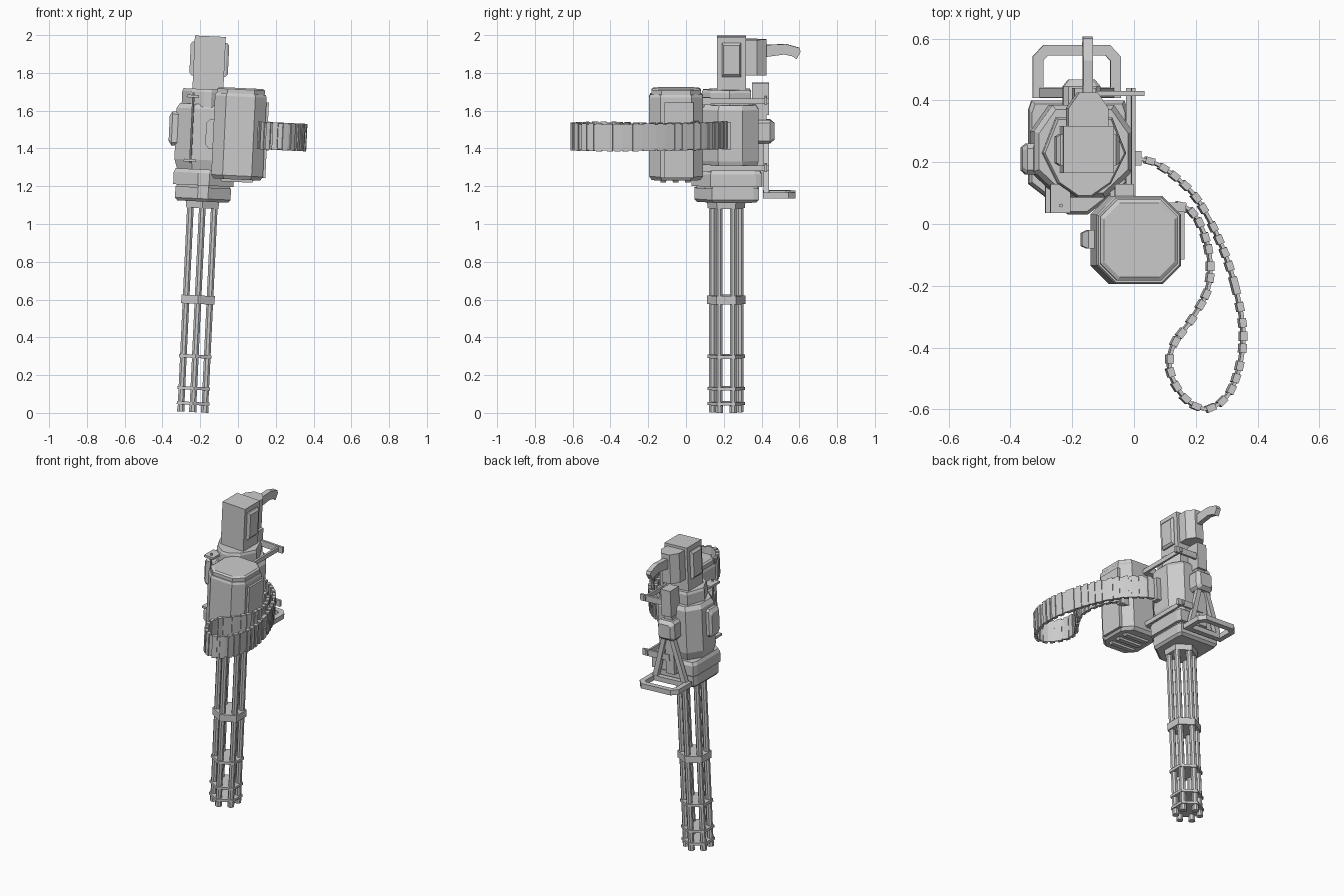
import bpy, bmesh
from math import cos, sin, pi, radians
from mathutils import Matrix, Vector

if "Cube" in bpy.data.objects:
    bpy.data.objects.remove(bpy.data.objects["Cube"])

# Everything is modelled upright around the barrel axis (u = 0), then leaned slightly
LEAN = Matrix.Translation((-0.24, 0, 0)) @ Matrix.Rotation(0.047, 4, 'Y')
CY = 0.213  # y of the barrel axis


def finish(name, bm):
    bmesh.ops.recalc_face_normals(bm, faces=bm.faces)
    bm.transform(LEAN)
    me = bpy.data.meshes.new(name)
    bm.to_mesh(me)
    bm.free()
    ob = bpy.data.objects.new(name, me)
    bpy.context.collection.objects.link(ob)
    return ob


def loft(name, pts, levels, axis='z'):
    """Stack scaled copies of an outline; levels = (position, inset scale)."""
    bm = bmesh.new()
    ca = (min(p[0] for p in pts) + max(p[0] for p in pts)) / 2
    cb = (min(p[1] for p in pts) + max(p[1] for p in pts)) / 2
    put = {'z': lambda a, b, h: (a, b, h), 'x': lambda a, b, h: (h, a, b),
           'y': lambda a, b, h: (a, h, b)}[axis]
    rings = [[bm.verts.new(put(ca + (a - ca) * s, cb + (b - cb) * s, h)) for a, b in pts]
             for h, s in levels]
    n = len(pts)
    for r, t in zip(rings, rings[1:]):
        for i in range(n):
            bm.faces.new((r[i], r[(i + 1) % n], t[(i + 1) % n], t[i]))
    bm.faces.new(rings[0])
    bm.faces.new(rings[-1])
    return finish(name, bm)


def rect(a0, a1, b0, b1, c=0.0):
    if not c:
        return [(a0, b0), (a1, b0), (a1, b1), (a0, b1)]
    return [(a0 + c, b0), (a1 - c, b0), (a1, b0 + c), (a1, b1 - c),
            (a1 - c, b1), (a0 + c, b1), (a0, b1 - c), (a0, b0 + c)]


def box(name, u0, u1, y0, y1, z0, z1):
    return loft(name, rect(u0, u1, y0, y1), [(z0, 1), (z1, 1)])


def mirrored(half):
    """Close a right-hand half outline (back to front) across u = 0."""
    return half + [(-u, y) for u, y in reversed(half)]


def ngon(n, r, u=0, y=CY, turn=pi / 2):
    return [(u + r * cos(turn + 2 * pi * i / n), y + r * sin(turn + 2 * pi * i / n))
            for i in range(n)]


def ribbon(name, path, t, z0, z1, closed=False):
    """Sweep a standing rectangular section along a horizontal path."""
    bm = bmesh.new()
    n, rings = len(path), []
    for i, p in enumerate(path):
        a = path[i - 1] if i or closed else p
        b = path[(i + 1) % n] if i < n - 1 or closed else p
        d1, d2 = (p - a), (b - p)
        d = ((d1.normalized() if d1.length else d2.normalized())
             + (d2.normalized() if d2.length else d1.normalized())).normalized()
        ref = d2 if d2.length else d1
        side = Vector((-d.y, d.x)) * (t / 2 / max(0.5, d.dot(ref.normalized())))
        rings.append([bm.verts.new((*(p + side * s), z))
                      for s, z in ((-1, z0), (1, z0), (1, z1), (-1, z1))])
    for i in range(n if closed else n - 1):
        r, q = rings[i], rings[(i + 1) % n]
        for k in range(4):
            bm.faces.new((r[k], r[(k + 1) % 4], q[(k + 1) % 4], q[k]))
    if not closed:
        bm.faces.new(rings[0])
        bm.faces.new(rings[-1])
    return finish(name, bm)


# Six barrels, hexagonal clamps and the collar
for i, (u, y) in enumerate(ngon(6, 0.073)):
    loft(f"barrel_{i}", ngon(8, 0.019, u, y, pi / 8), [(0.006, 1), (1.1, 1)])
    loft(f"muzzle_{i}", ngon(8, 0.021, u, y, pi / 8), [(0.004, 1), (0.035, 1)])
for i, (z, h, r) in enumerate(((0.05, 0.016, 0.1), (0.13, 0.016, 0.1), (0.3, 0.018, 0.1), (0.6, 0.045, 0.102))):
    loft(f"barrel_clamp_{i}", ngon(6, r), [(z - h / 2, 1), (z + h / 2, 1)])
loft("barrel_collar", ngon(6, 0.103), [(1.085, 0.95), (1.13, 1)])

# Front housing: two stepped blocks with a pointed front
house = mirrored([(0.15, 0.4), (0.16, 0.37), (0.16, 0.13), (0.03, 0.03)])
loft("housing_lower", house, [(1.12, 0.84), (1.135, 0.92), (1.195, 0.92)])
loft("housing_groove", house, [(1.19, 0.88), (1.21, 0.88)])
loft("housing_upper", house, [(1.205, 1), (1.27, 1), (1.29, 0.94)])

# Receiver body and its stepped top
body = mirrored([(0.1, 0.385), (0.16, 0.3), (0.16, 0.17), (0.07, 0.085)])
loft("receiver_body", body, [(1.28, 0.88), (1.34, 1), (1.61, 1), (1.635, 0.9)])
cap = mirrored([(0.09, 0.345), (0.135, 0.23), (0.085, 0.13), (0.02, 0.085)])
loft("receiver_top", cap, [(1.62, 1), (1.70, 1), (1.715, 0.95)])
loft("side_cover", rect(0.16, 0.26, 1.41, 1.59, 0.015), [(-0.195, 0.75), (-0.18, 1), (-0.15, 1)], 'x')

# Motor head with side plates, rear block and carrying grip
box("head", -0.082, 0.082, 0.165, 0.318, 1.70, 1.996)
for s in (-1, 1):
    loft("head_side_plate", rect(0.19, 0.29, 1.785, 1.965), [(s * 0.08, 1), (s * 0.09, 1), (s * 0.102, 0.85)], 'x')
back = mirrored([(0.03, 0.425), (0.065, 0.375), (0.065, 0.31)])
loft("head_rear_block", back, [(1.79, 1), (1.98, 1)])
grip = [(0.41, 1.95), (0.53, 1.955), (0.6, 1.935), (0.607, 1.915), (0.585, 1.875),
        (0.565, 1.89), (0.52, 1.9), (0.41, 1.885)]
loft("rear_grip", grip, [(-0.016, 1), (0.016, 1)], 'x')

# Rear mount: stem, hub block, A-frame legs and loop handle
loft("mount_stem", rect(-0.035, 0.035, 0.35, 0.44), [(1.58, 1), (1.75, 1)])
box("mount_spine", -0.03, 0.03, 0.36, 0.425, 1.2, 1.6)
loft("mount_hub", rect(-0.06, 0.06, 1.43, 1.555, 0.015), [(0.37, 1), (0.445, 1), (0.468, 0.7)], 'y')
for s in (-1, 1):
    leg = [(s * 0.015, 1.43), (s * 0.045, 1.43), (s * 0.125, 1.16), (s * 0.09, 1.16)]
    loft("frame_leg", leg, [(0.41, 1), (0.44, 1)], 'y')
loop = [Vector(p) for p in mirrored([(0.126, 0.425), (0.126, 0.535), (0.1, 0.563)])]
ribbon("loop_handle", loop, 0.034, 1.142, 1.174, True)

# Brackets tying drum, receiver and mount together
for z in (1.305, 1.66):
    box("bracket_arm", 0.153, 0.167, 0.08, 0.44, z - 0.014, z + 0.014)
    box("bracket_cross", 0.0, 0.195, 0.415, 0.43, z - 0.02, z + 0.02)
    box("drum_lug", 0.1, 0.16, 0.07, 0.13, z - 0.02, z + 0.02)
for z in (1.335, 1.675):
    box("rod_lug", -0.11, -0.045, 0.035, 0.13, z - 0.007, z + 0.007)
loft("latch_rod", ngon(8, 0.006, -0.075, 0.06), [(1.32, 1), (1.695, 1)])

# Ammunition drum with lid, side panels and floor ribs
DU, DY = 0.176, -0.055
drum = rect(DU - 0.137, DU + 0.137, DY - 0.14, DY + 0.145, 0.06)
loft("drum", drum, [(1.245, 0.9), (1.265, 1), (1.685, 1), (1.70, 0.96)])
loft("drum_lid", drum, [(1.69, 0.92), (1.722, 0.92), (1.73, 0.84)])
loft("drum_left_catch", rect(-0.08, -0.02, 1.4, 1.56), [(0.045, 1), (0.02, 1), (0.0, 0.7)], 'x')
box("drum_right_panel", DU + 0.13, DU + 0.15, -0.115, 0.04, 1.26, 1.66)
for y in (-0.12, -0.055, 0.01):
    loft("drum_floor_rib", rect(DU - 0.1, DU + 0.1, y - 0.018, y + 0.018), [(1.232, 0.8), (1.26, 1)])

# Ammunition belt: smooth strip with a link plate at even steps
route = [(0.0, 0.213), (0.06, 0.2), (0.13, 0.155), (0.2, 0.085), (0.265, -0.03), (0.315, -0.16), (0.35, -0.32),
         (0.345, -0.44), (0.305, -0.55), (0.235, -0.598), (0.165, -0.565), (0.117, -0.48),
         (0.125, -0.395), (0.185, -0.31), (0.238, -0.21), (0.243, -0.1), (0.21, 0.005), (0.165, 0.055), (0.12, 0.06)]
k = [Vector((x + 0.171, y)) for x, y in route]
k = [2 * k[0] - k[1]] + k + [2 * k[-1] - k[-2]]
belt = []
for a, b, c, d in zip(k, k[1:], k[2:], k[3:]):
    for j in range(6):
        t = j / 6
        belt.append(0.5 * (2 * b + (c - a) * t + (2 * a - 5 * b + 4 * c - d) * t * t
                           + (3 * b - a - 3 * c + d) * t ** 3))
ribbon("ammo_belt", belt, 0.011, 1.416, 1.552)
walked, following = 0.0, 0.05
for p, q in zip(belt, belt[1:]):
    walked += (q - p).length
    if walked >= following:
        d = (q - p).normalized() * 0.015
        ribbon("belt_link", [q - d, q + d], 0.022, 1.411, 1.557)
        following += 0.047
box("feed_port", 0.14, 0.192, 0.19, 0.237, 1.405, 1.55)
box("drum_outlet", 0.27, 0.335, 0.035, 0.07, 1.405, 1.56)
